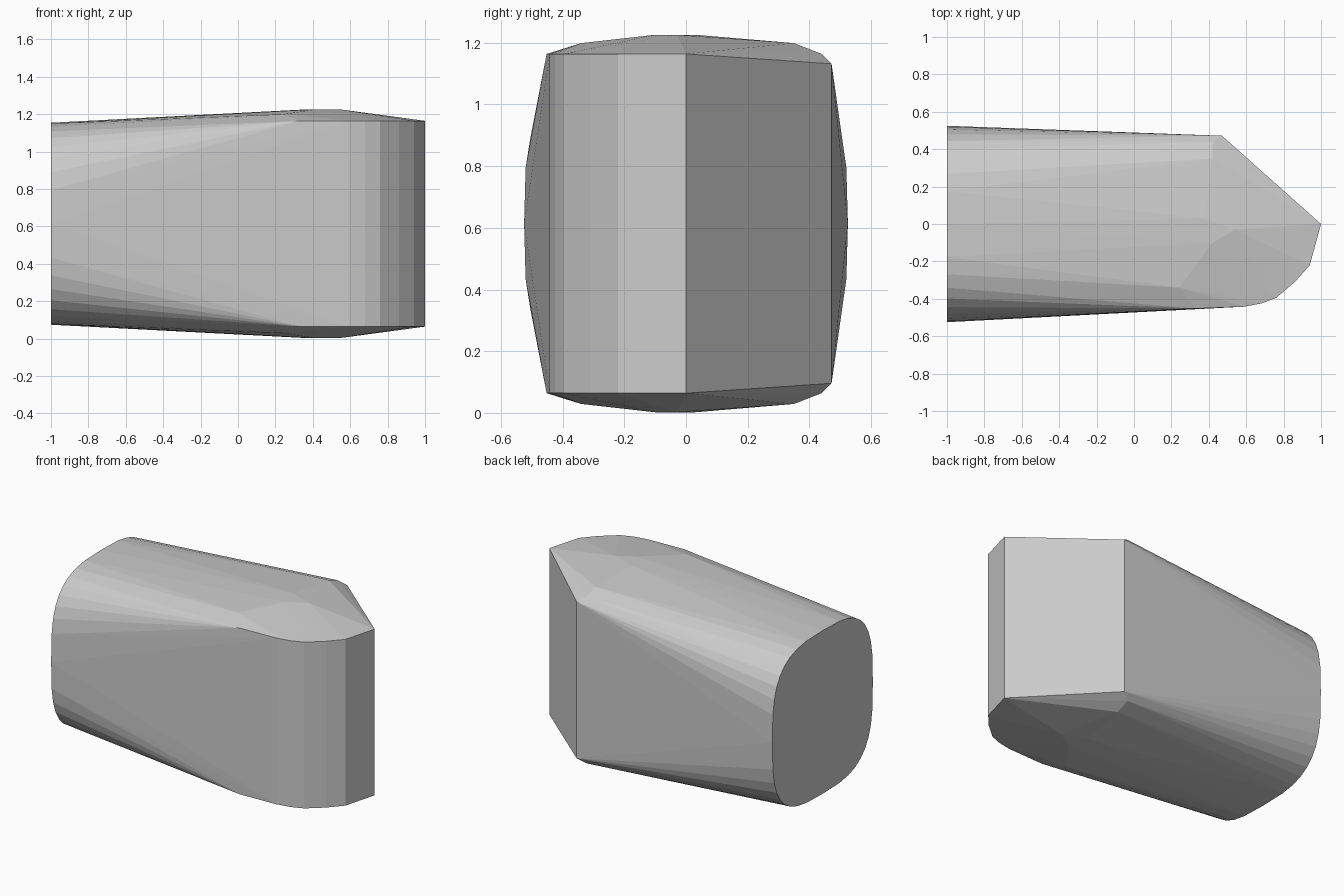
import bpy, bmesh
from math import cos, sin, pi, radians, copysign

cube = bpy.data.objects.get("Cube")
if cube:
    bpy.data.objects.remove(cube, do_unlink=True)

grey = bpy.data.materials.new("plain_grey")
grey.use_nodes = True
colour = (0.6, 0.6, 0.6, 1)
grey.diffuse_color = colour
grey.node_tree.nodes["Principled BSDF"].inputs["Base Color"].default_value = colour

MID = 0.614  # height of the horizontal symmetry plane


def power(v, e):
    return copysign(abs(v) ** e, v)


points = []

# Rounded-square flat end
SEGMENTS, ROUND = 36, 2 / 3.2
for i in range(SEGMENTS):
    a = 2 * pi * i / SEGMENTS
    points.append((-1, 0.525 * power(cos(a), ROUND), MID + 0.54 * power(sin(a), ROUND)))

# Nose outline and crown: x, y and half height, mirrored above and below
nose = [(1, 0, 0.55), (0.94, -0.22, 0.55), (0.86, -0.31, 0.55), (0.76, -0.395, 0.55),
        (0.68, -0.425, 0.55), (0.59, -0.442, 0.55), (0.33, -0.452, 0.55), (0.47, 0.472, 0.518)]
crown = [(0.24, -0.34, 0.585), (0.42, 0.44, 0.55), (0.42, 0.35, 0.585),
         (0.54, -0.03, 0.612), (0.38, 0.03, 0.612), (0.42, -0.1, 0.612)]
for x, y, h in nose + crown:
    points += [(x, y, MID + h), (x, y, MID - h)]

# Body skin stretched over the end and the nose
bm = bmesh.new()
for p in points:
    bm.verts.new(p)
result = bmesh.ops.convex_hull(bm, input=bm.verts)
loose = [v for v in bm.verts if not v.link_faces]
bmesh.ops.delete(bm, geom=loose, context="VERTS")
bmesh.ops.dissolve_limit(bm, angle_limit=radians(0.5), verts=bm.verts, edges=bm.edges)
bmesh.ops.recalc_face_normals(bm, faces=bm.faces)

mesh = bpy.data.meshes.new("body")
bm.to_mesh(mesh)
bm.free()
mesh.materials.append(grey)
body = bpy.data.objects.new("body", mesh)
bpy.context.collection.objects.link(body)
